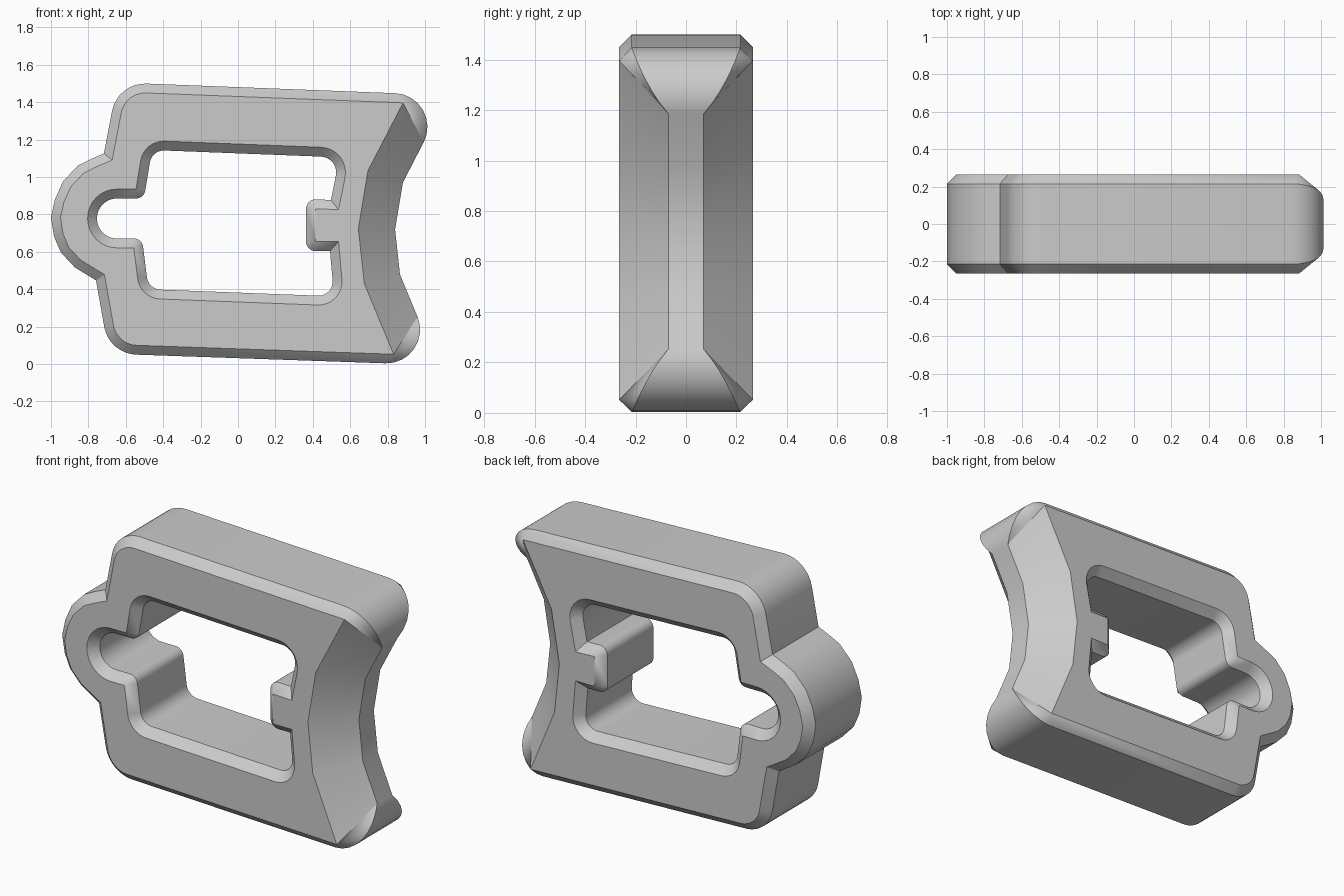
import bpy, bmesh, math
from mathutils import Vector, Matrix

if "Cube" in bpy.data.objects:
    bpy.data.objects.remove(bpy.data.objects["Cube"])

HALF = 0.265      # half thickness
C, W = 0.05, 0.195  # small chamfer, wide chamfer on the curved-in side
SEG = 8           # segments per rounded corner

# Corners as (x, z, radius, chamfer of the following edge), counter-clockwise
outer = [(-.644, 1.505, .18, C), (-.717, 1.126, 0, C), (-.791, 1.094, 0, C),
         (-.856, 1.061, 0, C), (-.936, .976, 0, C), (-.979, .88, 0, C),
         (-1, .783, 0, C), (-.984, .682, 0, C), (-.947, .596, 0, C),
         (-.872, .516, 0, C), (-.759, .447, 0, C), (-.69, .055, .18, C),
         (1.067, -.006, .18, W), (.866, .479, 0, W), (.84, .719, 0, W),
         (.882, .971, 0, W), (1.123, 1.437, .18, C)]
# Window with a round notch on the left and a tab on the right
window = [(-.46, 1.144, .075, C), (-.503, .885, .05, C), (-.754, .885, .106, C),
          (-.754, .671, .106, C), (-.513, .671, .05, C), (-.479, .40, .075, C),
          (.513, .362, .075, C), (.492, .604, 0, C), (.364, .604, .05, C),
          (.364, .882, .05, C), (.497, .877, 0, C), (.543, 1.105, .085, C)]


def shifted(p, na, nb, oa, ob):
    """Meeting point of two edge lines through p moved along their normals."""
    ka, kb = p.dot(na) + oa, p.dot(nb) + ob
    det = na.x * nb.y - na.y * nb.x
    return Vector(((ka * nb.y - kb * na.y) / det, (na.x * kb - nb.x * ka) / det))


def rounded(corners, side):
    """Rounded outline offset by side * chamfer; gives (point, chamfer depth)."""
    pts = [Vector(c[:2]) for c in corners]
    n = len(pts)
    normals = []
    for i in range(n):
        e = (pts[(i + 1) % n] - pts[i]).normalized()
        normals.append(Vector((-e.y, e.x)))
    out = []
    for i, (x, z, r, db) in enumerate(corners):
        da = corners[i - 1][3]
        na, nb = normals[i - 1], normals[i]
        q = shifted(pts[i], na, nb, side * da, side * db)
        ang = math.atan2(na.x * nb.y - na.y * nb.x, na.dot(nb))
        turn = 1 if ang > 0 else -1
        if r == 0:
            out.append((q, max(da, db)))
            continue
        rr = max(0, r - turn * side * max(da, db))
        centre = shifted(q, na, nb, turn * rr, turn * rr)
        for k in range(SEG + 1):
            s = k / SEG
            w = s if db > da else 1 - s
            depth = min(da, db) + abs(db - da) * w * w
            out.append((centre - turn * rr * (Matrix.Rotation(ang * s, 2) @ na), depth))
    return out


def add_wall(bm, corners, side):
    """Straight wall with a chamfer to the front and to the back."""
    wall, face = rounded(corners, 0), rounded(corners, side)
    rings = []
    for prof, sign, inset in ((face, -1, 0), (wall, -1, 1), (wall, 1, 1), (face, 1, 0)):
        rings.append([bm.verts.new((p.x, sign * (HALF - inset * d), p.y)) for p, d in prof])
    n = len(wall)
    for a, b in zip(rings, rings[1:]):
        for i in range(n):
            j = (i + 1) % n
            bm.faces.new((a[i], a[j], b[j], b[i]))


bm = bmesh.new()
add_wall(bm, outer, 1)
add_wall(bm, window, -1)
bmesh.ops.remove_doubles(bm, verts=bm.verts, dist=1e-4)

# Flat front and back faces between the outline and the window
for sign in (-1, 1):
    rim = [e for e in bm.edges if e.is_boundary
           and all(v.co.y * sign > HALF - 1e-3 for v in e.verts)]
    bmesh.ops.triangle_fill(bm, use_beauty=True, edges=rim, normal=(0, sign, 0))
bmesh.ops.recalc_face_normals(bm, faces=bm.faces)

mesh = bpy.data.meshes.new("link_frame")
bm.to_mesh(mesh)
bm.free()
frame = bpy.data.objects.new("link_frame", mesh)
bpy.context.collection.objects.link(frame)
bpy.context.view_layer.objects.active = frame
frame.select_set(True)
bpy.ops.object.shade_smooth_by_angle(angle=math.radians(30))
